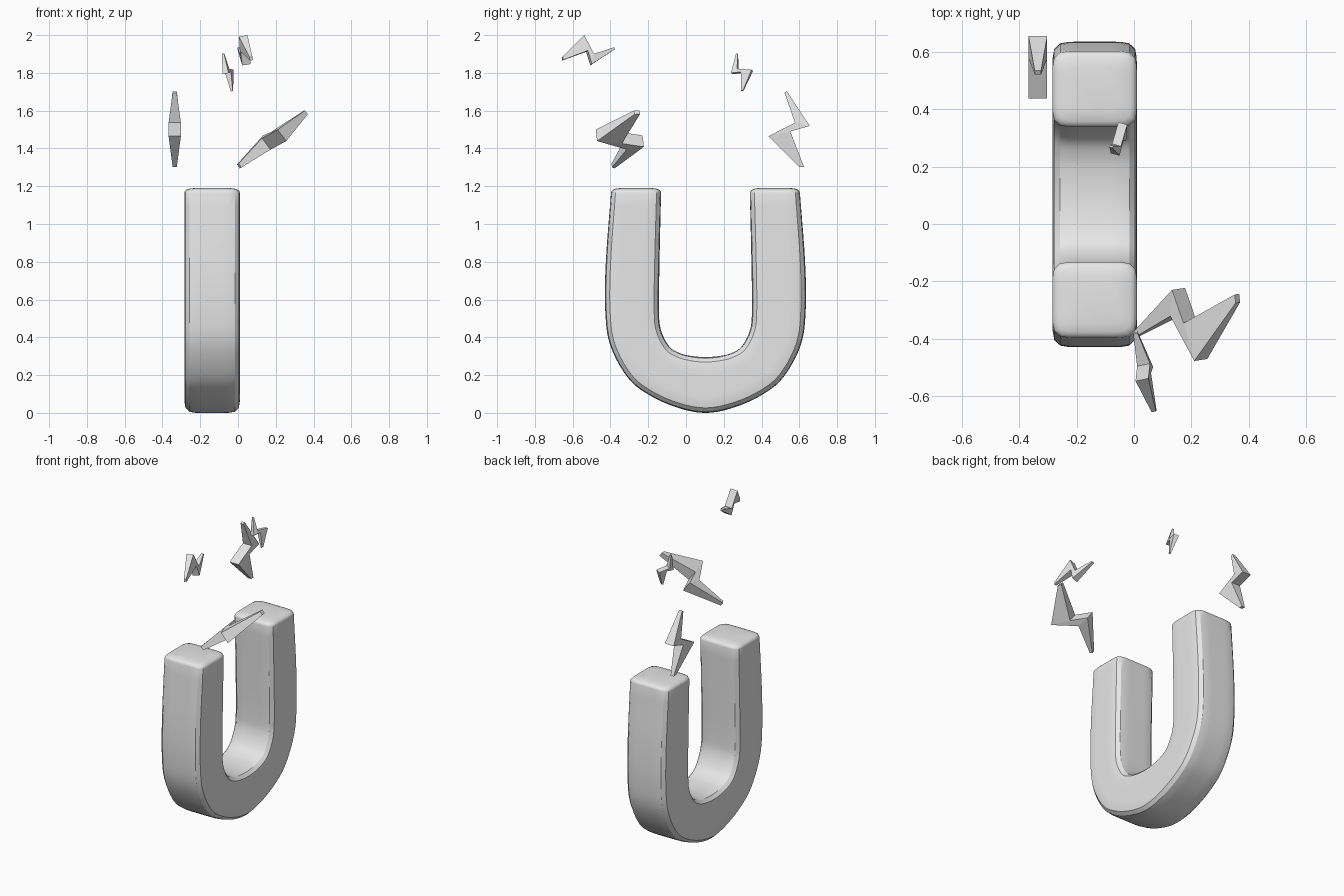
import bpy, bmesh, math
from mathutils import Vector

cube = bpy.data.objects.get("Cube")
if cube:
    bpy.data.objects.remove(cube, do_unlink=True)

grey = bpy.data.materials.new("plain grey")
grey.use_nodes = True
grey.diffuse_color = (0.8, 0.8, 0.8, 1)
grey.node_tree.nodes["Principled BSDF"].inputs["Base Color"].default_value = (0.8, 0.8, 0.8, 1)


def finish(bm, name, smooth):
    bmesh.ops.recalc_face_normals(bm, faces=bm.faces)
    mesh = bpy.data.meshes.new(name)
    bm.to_mesh(mesh)
    bm.free()
    mesh.materials.append(grey)
    obj = bpy.data.objects.new(name, mesh)
    bpy.context.collection.objects.link(obj)
    if smooth:
        bpy.ops.object.select_all(action='DESELECT')
        obj.select_set(True)
        bpy.context.view_layer.objects.active = obj
        bpy.ops.object.shade_smooth_by_angle(angle=math.radians(32))
    return obj


def catmull(p, steps):
    """Smooth curve through the points."""
    pts = [p[0] * 2 - p[1]] + p + [p[-1] * 2 - p[-2]]
    out = []
    for a, b, c, d in zip(pts, pts[1:], pts[2:], pts[3:]):
        for i in range(steps):
            t = i / steps
            out.append(b + (c - a) * (t / 2) + (a * 2 - b * 5 + c * 4 - d) * (t * t / 2)
                       + (b * 3 - a - c * 3 + d) * (t ** 3 / 2))
    return out + [p[-1]]


# Horseshoe magnet: half profile, outer and inner edge as (offset, height)
MID_X, MID_Y, HALF_X = -0.137, 0.103, 0.147
OUTER = [(.5, 1.165), (.527, .81), (.531, .55), (.505, .36), (.41, .185), (.29, .09), (.14, .025), (0, 0)]
INNER = [(.235, 1.165), (.243, .81), (.246, .55), (.236, .44), (.19, .35), (.13, .314), (.065, .3), (0, .296)]


def full_edge(half):
    left = [Vector((-y, z)) for y, z in half]
    right = [Vector((y, z)) for y, z in reversed(half[:-1])]
    return catmull(left + right, 5)


def section(n=40, power=7):
    """Rounded square of half-size 1."""
    pts = []
    for i in range(n):
        a = math.tau * (i + .5) / n
        c, s = math.cos(a), math.sin(a)
        r = (abs(c) ** power + abs(s) ** power) ** (-1 / power)
        pts.append((c * r, s * r))
    return pts


def build_magnet():
    bm = bmesh.new()
    shape = section()
    outer, inner = full_edge(OUTER), full_edge(INNER)

    def ring(o, i, scale=1.0, lift=0.0):
        mid, half = (o + i) / 2, (o - i) / 2
        verts = []
        for u, v in shape:
            p = mid + half * (v * scale)
            verts.append(bm.verts.new((MID_X + u * HALF_X * scale, MID_Y + p.x, p.y + lift)))
        return verts

    # domed pole ends
    cap = [(.6, .026), (.85, .021), (.94, .015), (.985, .007)]
    rings = [ring(outer[0], inner[0], s, l) for s, l in cap]
    rings += [ring(o, i) for o, i in zip(outer, inner)]
    rings += [ring(outer[-1], inner[-1], s, l) for s, l in reversed(cap)]
    for a, b in zip(rings, rings[1:]):
        for k in range(len(a)):
            j = (k + 1) % len(a)
            bm.faces.new((a[k], a[j], b[j], b[k]))
    bm.faces.new(rings[0])
    bm.faces.new(rings[-1])
    finish(bm, "horseshoe_magnet", True)


build_magnet()

# Lightning bolts: outline as (along, across, half thickness) for unit length
BOLT = [(.494, .015, .027), (.507, .05, .027), (.005, .245, .08), (-.014, -.016, .08),
        (-.503, .061, .027), (-.49, 0, .027), (-.015, -.307, .08), (.086, .066, .08)]


def build_bolt(name, top, bottom, right, left):
    top, bottom, right, left = map(Vector, (top, bottom, right, left))
    size = (top - bottom).length
    along = (top - bottom).normalized()
    across = right - left
    across = (across - along * across.dot(along)).normalized()
    normal = along.cross(across)
    centre = (top + bottom + right + left) / 4
    bm = bmesh.new()
    sides = [[bm.verts.new(centre + (along * a + across * c + normal * (t * s)) * size)
              for a, c, t in BOLT] for s in (-1, 1)]
    n = len(BOLT)
    for k in range(n):
        j = (k + 1) % n
        bm.faces.new((sides[0][k], sides[0][j], sides[1][j], sides[1][k]))
    # each face splits into two arms and a waist
    for v in sides:
        for arm in ((0, 1, 2, 7), (2, 3, 7), (3, 4, 5, 6), (3, 6, 7)):
            if arm != (3, 6, 7):
                bm.faces.new([v[i] for i in arm])
        bm.faces.new((v[3], v[6], v[7]))
    finish(bm, name, False)


build_bolt("rear_bolt", (-.335, .527, 1.7), (-.335, .612, 1.302), (-.335, .655, 1.52), (-.335, .437, 1.465))
build_bolt("front_bolt", (.005, -.388, 1.305), (.36, -.26, 1.59), (.15, -.232, 1.435), (.238, -.467, 1.475))
build_bolt("upper_front_bolt", (.005, -.38, 1.93), (.07, -.655, 1.875), (.045, -.505, 1.845), (.027, -.537, 1.995))
build_bolt("upper_rear_bolt", (-.08, .272, 1.902), (-.033, .3, 1.705), (-.066, .24, 1.802), (-.037, .35, 1.81))
